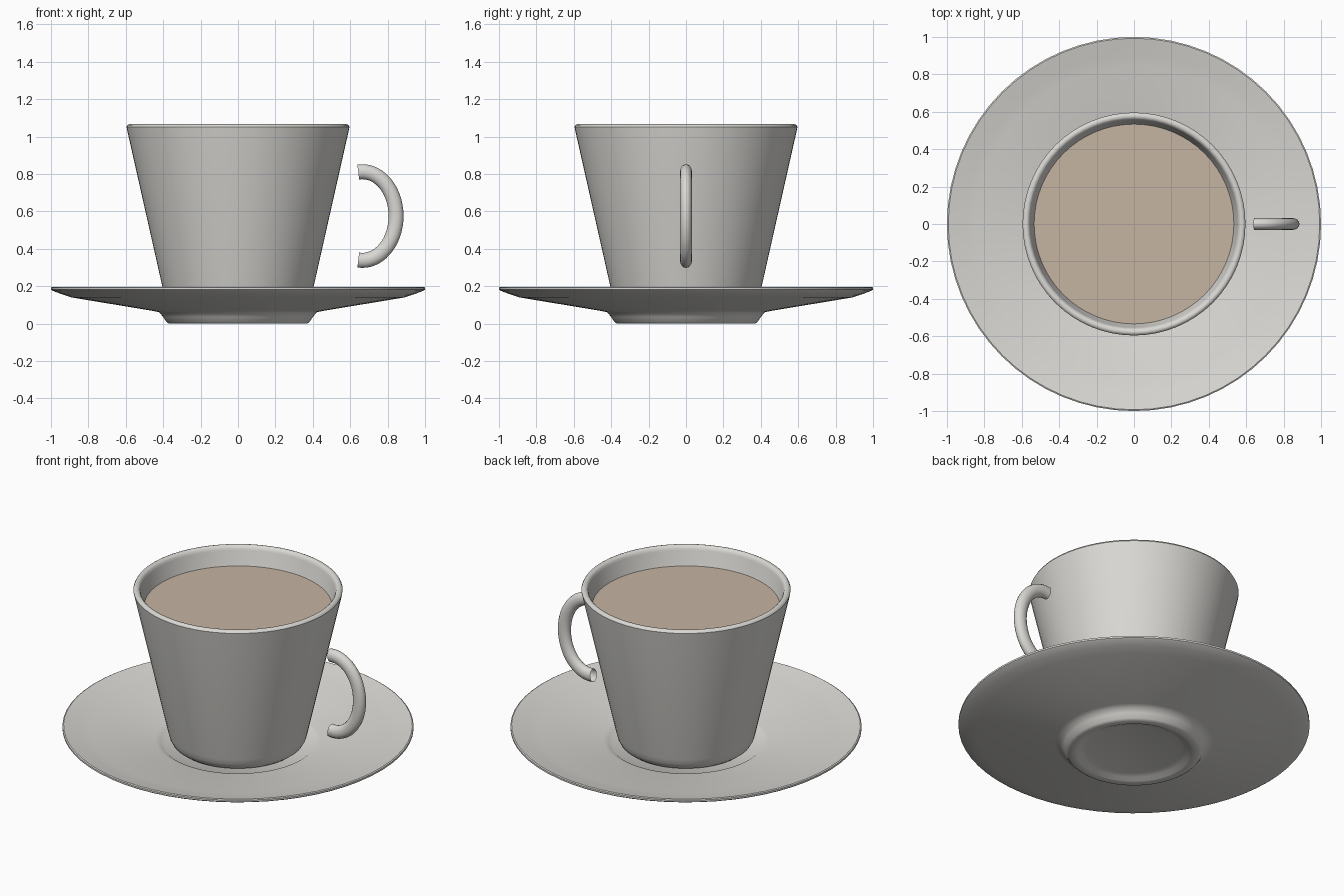
import bpy, bmesh
from math import sin, cos, pi, radians

if "Cube" in bpy.data.objects:
    bpy.data.objects.remove(bpy.data.objects["Cube"], do_unlink=True)


def material(name, rgb):
    mat = bpy.data.materials.new(name)
    mat.use_nodes = True
    mat.diffuse_color = (*rgb, 1)
    mat.node_tree.nodes["Principled BSDF"].inputs["Base Color"].default_value = (*rgb, 1)
    return mat


porcelain = material("porcelain", (0.70, 0.69, 0.66))
coffee = material("milky coffee", (0.56, 0.46, 0.36))


def finish(name, bm, mat, angle=40):
    bmesh.ops.recalc_face_normals(bm, faces=bm.faces)
    mesh = bpy.data.meshes.new(name)
    bm.to_mesh(mesh)
    bm.free()
    mesh.materials.append(mat)
    obj = bpy.data.objects.new(name, mesh)
    bpy.context.collection.objects.link(obj)
    bpy.ops.object.select_all(action="DESELECT")
    obj.select_set(True)
    bpy.context.view_layer.objects.active = obj
    bpy.ops.object.shade_smooth_by_angle(angle=radians(angle))
    return obj


def lathe(name, profile, mat, steps=64):
    """Spin an (r, z) profile around the z axis."""
    bm = bmesh.new()
    verts = [bm.verts.new((r, 0, z)) for r, z in profile]
    edges = [bm.edges.new(pair) for pair in zip(verts, verts[1:])]
    bmesh.ops.spin(bm, geom=verts + edges, cent=(0, 0, 0), axis=(0, 0, 1),
                   angle=2 * pi, steps=steps)
    bmesh.ops.remove_doubles(bm, verts=bm.verts, dist=0.0005)
    return finish(name, bm, mat)


# Saucer: recessed foot, sloping underside, thin lip, shallow well
lathe("saucer", [
    (0, 0.025), (0.27, 0.025), (0.30, 0.016), (0.326, 0.003), (0.335, 0),
    (0.37, 0), (0.382, 0.008), (0.40, 0.035), (0.42, 0.06), (0.45, 0.067),
    (0.89, 0.14), (0.95, 0.16), (0.99, 0.175), (1, 0.182), (1, 0.193),
    (0.993, 0.197), (0.97, 0.192), (0.90, 0.175), (0.84, 0.163),
    (0.47, 0.108), (0.44, 0.1), (0.42, 0.085), (0, 0.085)], porcelain)

# Cup: rounded base, tapered wall, rounded lip, hollow inside
lathe("cup", [
    (0, 0.086), (0.33, 0.086), (0.355, 0.092), (0.375, 0.108), (0.389, 0.135),
    (0.397, 0.165), (0.594, 1.04), (0.596, 1.052), (0.59, 1.062), (0.58, 1.066),
    (0.568, 1.064), (0.559, 1.055), (0.554, 1.04), (0.36, 0.17),
    (0.32, 0.13), (0, 0.13)], porcelain)

# Drink surface
bm = bmesh.new()
bmesh.ops.create_circle(bm, cap_ends=True, segments=64, radius=0.534)
bmesh.ops.translate(bm, verts=bm.verts, vec=(0, 0, 0.95))
finish("drink", bm, coffee)

# Handle: open-ended oval tube swept along a half ellipse
bm = bmesh.new()
rings, sides = 32, 16
previous = None
for i in range(rings + 1):
    t = radians(-97 + 194 * i / rings)
    ring = []
    for j in range(sides):
        a = 2 * pi * j / sides
        out = 0.04 * cos(a)
        ring.append(bm.verts.new(((0.18 + out) * cos(t) + 0.665, 0.032 * sin(a),
                                  (0.237 + out) * sin(t) + 0.575)))
    if previous:
        for j in range(sides):
            k = (j + 1) % sides
            bm.faces.new((previous[j], previous[k], ring[k], ring[j]))
    previous = ring
finish("handle", bm, porcelain, 60)
